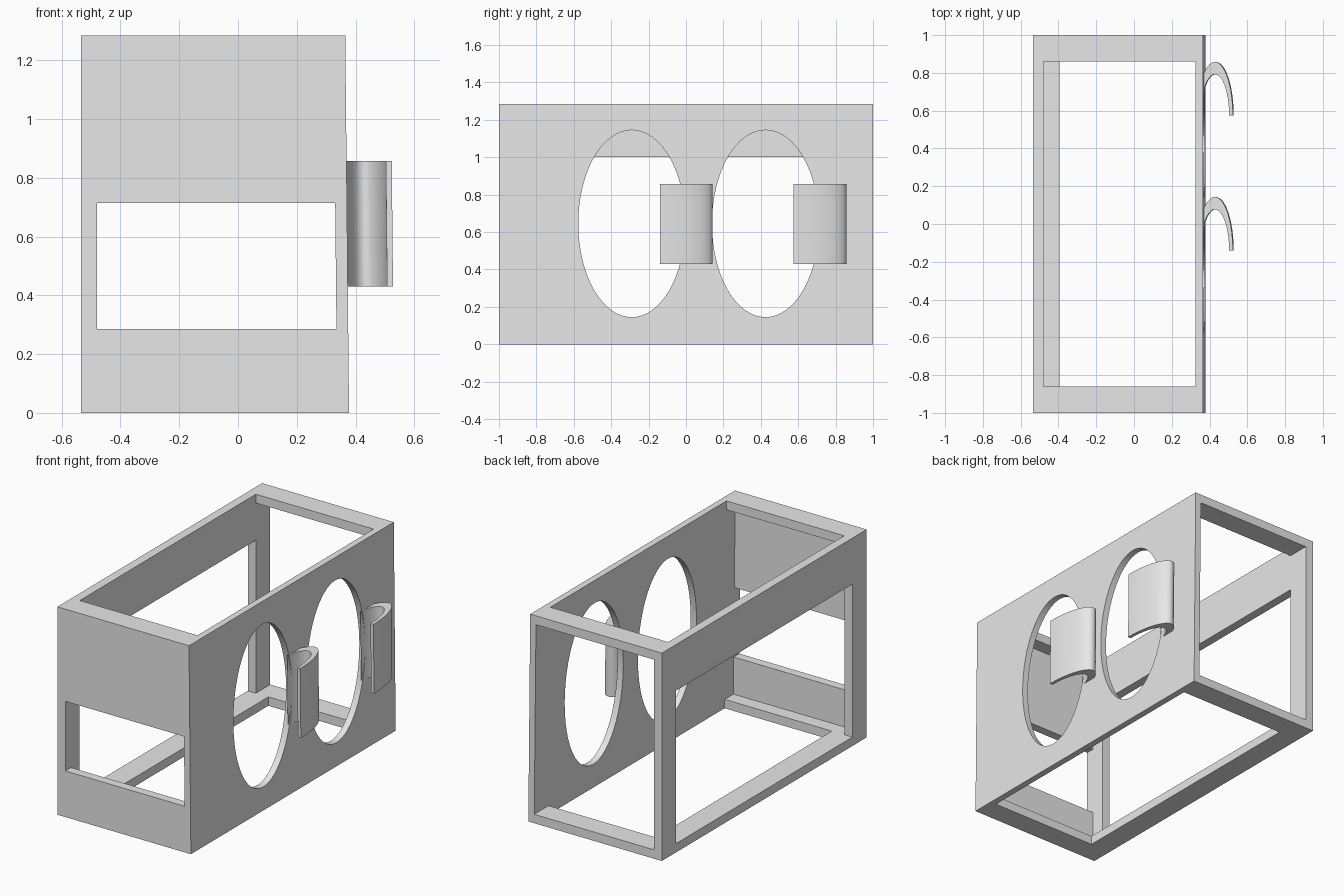
import bpy, bmesh, math
from mathutils import Matrix

if "Cube" in bpy.data.objects:
    bpy.data.objects.remove(bpy.data.objects["Cube"], do_unlink=True)

GREY = bpy.data.materials.new("light_grey")
GREY.use_nodes = True
GREY.diffuse_color = (0.8, 0.8, 0.8, 1)
GREY.node_tree.nodes["Principled BSDF"].inputs["Base Color"].default_value = (0.8, 0.8, 0.8, 1)

H = 1.285              # overall height
T = 0.055              # board thickness
D = 0.14               # board width
LEFT, INNER = -0.535, 0.34
TILT = 0.01            # lean of the holed panel


def add_object(name, mesh, smooth=False):
    ob = bpy.data.objects.new(name, mesh)
    bpy.context.collection.objects.link(ob)
    mesh.materials.clear()
    mesh.materials.append(GREY)
    if smooth:
        bpy.ops.object.select_all(action='DESELECT')
        ob.select_set(True)
        bpy.context.view_layer.objects.active = ob
        bpy.ops.object.shade_smooth_by_angle(angle=math.radians(35))
    return ob


def box(name, x, y, z):
    bm = bmesh.new()
    bmesh.ops.create_cube(bm, size=1)
    for v in bm.verts:
        for i, (lo, hi) in enumerate((x, y, z)):
            v.co[i] = lo if v.co[i] < 0 else hi
    mesh = bpy.data.meshes.new(name)
    bm.to_mesh(mesh)
    bm.free()
    return add_object(name, mesh)


def lean(bm):
    for v in bm.verts:
        v.co.x -= TILT * v.co.z


# Open frame: corner posts and rails
side = (LEFT, LEFT + T)
across = (LEFT + T, INNER)
mid = (-1 + D, 1 - D)
for end, y in (("front", (-1, -1 + D)), ("back", (1 - D, 1))):
    box(end + "_post", side, y, (0, H))
    rail_y = (-1 + T, y[1]) if end == "front" else y
    box(end + "_top_rail", across, rail_y, (H - T, H))
    box(end + "_bottom_rail", across, rail_y, (0, T))
box("side_top_beam", side, mid, (1.0, H))
box("side_bottom_rail", (LEFT, LEFT + D), mid, (0, T))

# Front boards above and below the window
box("front_upper_board", across, (-1, -1 + T), (0.715, H))
box("front_lower_board", across, (-1, -1 + T), (0, 0.285))


# Leaning side panel with two oval holes
def ellipse(cx, cy, rx, ry, start=0, end=2 * math.pi, n=64):
    return [(cx + rx * math.cos(start + (end - start) * i / n),
             cy + ry * math.sin(start + (end - start) * i / n)) for i in range(n)]


curve = bpy.data.curves.new("panel_outline", 'CURVE')
curve.dimensions = '2D'
curve.fill_mode = 'BOTH'
curve.extrude = 0.02
outlines = [[(-1, 0), (1, 0), (1, H), (-1, H)]]
outlines += [ellipse(cy, 0.645, 0.286, 0.5) for cy in (-0.29, 0.425)]
for pts in outlines:
    spline = curve.splines.new('POLY')
    spline.points.add(len(pts) - 1)
    for p, (a, b) in zip(spline.points, pts):
        p.co = (a, b, 0, 1)
    spline.use_cyclic_u = True
helper = bpy.data.objects.new("panel_outline", curve)
bpy.context.collection.objects.link(helper)
bpy.context.view_layer.update()
panel = bpy.data.meshes.new_from_object(helper.evaluated_get(bpy.context.evaluated_depsgraph_get()))
bpy.data.objects.remove(helper, do_unlink=True)
bm = bmesh.new()
bm.from_mesh(panel)
bmesh.ops.remove_doubles(bm, verts=bm.verts, dist=0.0001)
# sketch plane becomes y-z, thickness becomes x
bm.transform(Matrix(((0, 0, 1, 0.358), (1, 0, 0, 0), (0, 1, 0, 0), (0, 0, 0, 1))))
lean(bm)
bmesh.ops.recalc_face_normals(bm, faces=bm.faces)
bm.to_mesh(panel)
bm.free()
add_object("holed_side_panel", panel, smooth=True)


# Curved hooks on the panel
def hook(name, y0):
    def arc(rx, ry):
        # runs from the tip, over the crest, into the panel
        stop = math.pi - math.acos(0.066 / rx)
        return ellipse(0.437, y0, rx, ry, 0, stop, 24) + [
            (0.437 + rx * math.cos(stop), y0 + ry * math.sin(stop))]
    outline = arc(0.095, 0.283) + arc(0.075, 0.217)[::-1]
    bm = bmesh.new()
    face = bm.faces.new([bm.verts.new((x, y, 0.43)) for x, y in outline])
    ext = bmesh.ops.extrude_face_region(bm, geom=[face])
    for v in ext["geom"]:
        if isinstance(v, bmesh.types.BMVert):
            v.co.z = 0.858
    lean(bm)
    bmesh.ops.recalc_face_normals(bm, faces=bm.faces)
    mesh = bpy.data.meshes.new(name)
    bm.to_mesh(mesh)
    bm.free()
    add_object(name, mesh, smooth=True)


hook("front_hook", -0.14)
hook("back_hook", 0.575)
